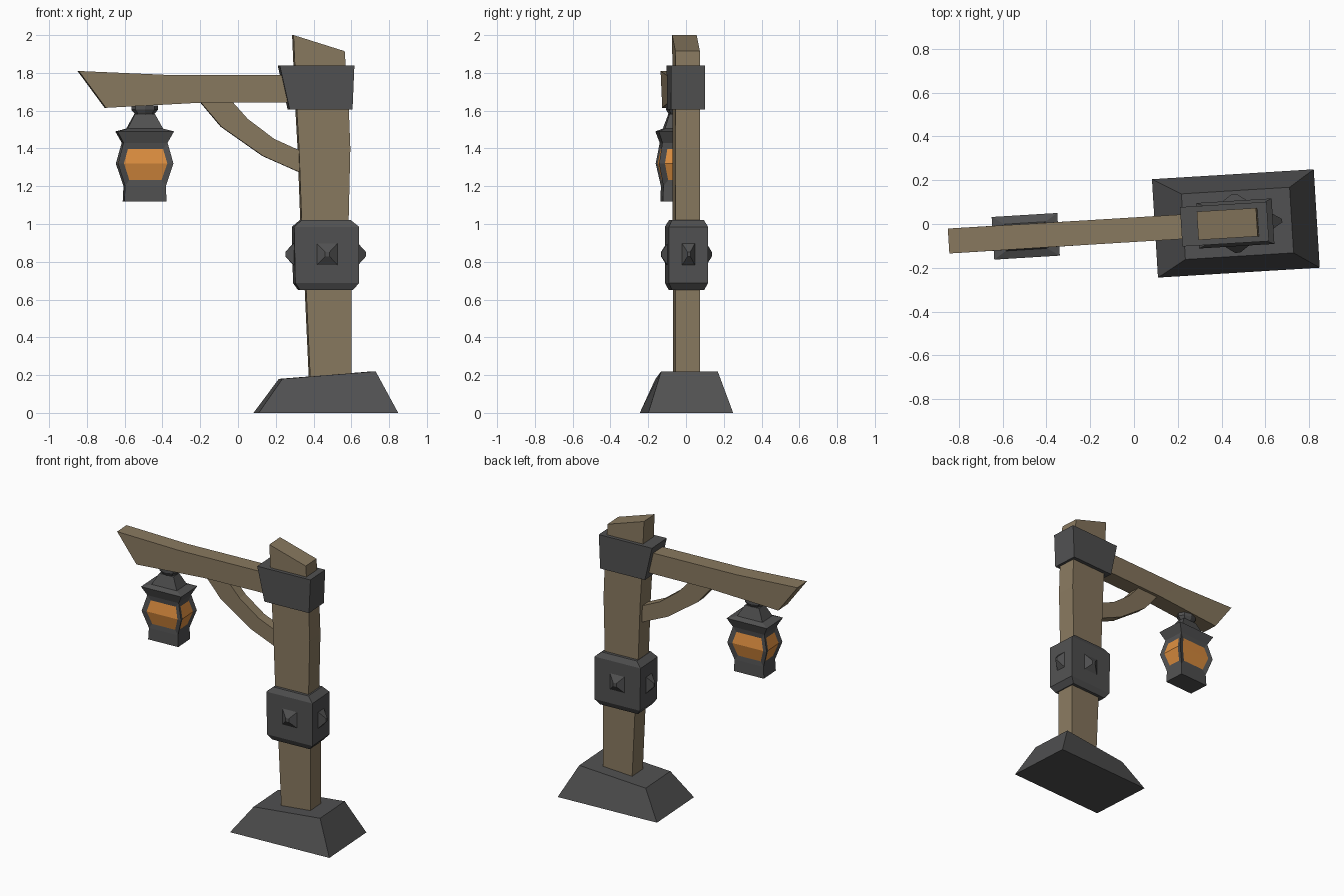
import bpy, bmesh, math
from mathutils import Vector, Matrix

if "Cube" in bpy.data.objects:
    bpy.data.objects.remove(bpy.data.objects["Cube"])

# whole model is turned slightly about the post axis
PLACE = Matrix.Translation((0.465, 0.0025, 0)) @ Matrix.Rotation(math.radians(3.5), 4, 'Z')


def material(name, rgb):
    m = bpy.data.materials.new(name)
    m.diffuse_color = (*rgb, 1)
    m.use_nodes = True
    m.node_tree.nodes["Principled BSDF"].inputs["Base Color"].default_value = m.diffuse_color
    return m


WOOD = material("weathered_wood", (0.25, 0.192, 0.116))
IRON = material("dark_iron", (0.082, 0.082, 0.083))
GLOW = material("amber_glass", (0.72, 0.27, 0.05))


def finish(name, bm, *mats):
    bmesh.ops.recalc_face_normals(bm, faces=bm.faces)
    me = bpy.data.meshes.new(name)
    bm.to_mesh(me)
    bm.free()
    for m in mats:
        me.materials.append(m)
    ob = bpy.data.objects.new(name, me)
    ob.matrix_world = PLACE
    bpy.context.collection.objects.link(ob)
    return ob


def loft(rings):
    """Capped skin through rings of equal point count."""
    bm = bmesh.new()
    vs = [[bm.verts.new(p) for p in r] for r in rings]
    n = len(vs[0])
    for a, b in zip(vs, vs[1:]):
        for i in range(n):
            j = (i + 1) % n
            bm.faces.new((a[i], a[j], b[j], b[i]))
    bm.faces.new(vs[0])
    bm.faces.new(vs[-1])
    bmesh.ops.recalc_face_normals(bm, faces=bm.faces)
    return bm


def bar(sections):
    """Each section: x, z of one edge, x, z of the other edge, half depth."""
    return loft([[(xa, -h, za), (xb, -h, zb), (xb, h, zb), (xa, h, za)]
                 for xa, za, xb, zb, h in sections])


# stone-like foot with a sloping top
finish("foot", bar([(-.37, 0, .37, 0, .225), (-.24, .18, .255, .22, .15)]), IRON)

# leaning post with slanted top
finish("post", bar([(-.085, .15, .131, .15, .065), (-.108, .65, .131, .65, .065),
                    (-.132, 1.02, .117, 1.02, .065), (-.146, 1.4, .126, 1.4, .065),
                    (-.158, 1.61, .118, 1.61, .065), (-.175, 2.0, .096, 1.915, .065)]), WOOD)

# cross arm
finish("arm", bar([(-1.314, 1.81, -1.17, 1.615, .057), (-.86, 1.79, -.67, 1.642, .056),
                   (-.05, 1.79, -.05, 1.645, .056)]), WOOD)

# curved brace under the arm
finish("brace", bar([(-.50, 1.65, -.67, 1.65, .036), (-.415, 1.555, -.556, 1.515, .036),
                     (-.275, 1.45, -.335, 1.36, .036), (-.12, 1.38, -.12, 1.265, .036)]), WOOD)

# collar joining arm and post
finish("upper_collar", bar([(-.197, 1.605, .136, 1.605, .09),
                            (-.25, 1.84, .146, 1.84, .09)]), IRON)

# bevelled collar around the middle of the post
finish("middle_collar", bar([(-.142, .65, .138, .65, .085), (-.168, .687, .17, .687, .104),
                             (-.174, .985, .17, .985, .104), (-.134, 1.02, .128, 1.02, .085)]), IRON)

# pointed studs on the four sides of the collar
for side, (ang, dist, half, out) in {"right": (0, .165, .037, .047), "back": (90, .1, .06, .034),
                                     "left": (180, .167, .037, .047), "front": (270, .1, .06, .034)}.items():
    n = Vector((round(math.cos(math.radians(ang))), round(math.sin(math.radians(ang))), 0))
    t = Vector((-n.y, n.x, 0))
    rings = []
    for d, w, h in ((dist, half, .062), (dist + out, half * .2, .012)):
        c = n * d + Vector((0, 0, .84))
        rings.append([c + t * (w * a) + Vector((0, 0, h * b))
                      for a, b in ((-1, -1), (1, -1), (1, 1), (-1, 1))])
    finish("stud_" + side, loft(rings), IRON)

# lantern housing with inset glass on four sides
LX = -0.961
prof = [(1.12, .112), (1.2, .108), (1.32, .147), (1.43, .117), (1.49, .15), (1.505, .094), (1.582, .053)]
bm = bar([(LX - w, z, LX + w, z, w * .65) for z, w in prof])
for axis, sign in ((0, 1), (0, -1), (1, 1), (1, -1)):
    pair = [f for f in bm.faces if 1.2 < f.calc_center_median().z < 1.43
            and f.normal[axis] * sign > .7 and f.material_index == 0 and f.calc_area() > .008]
    bmesh.ops.inset_region(bm, faces=pair, thickness=.031, depth=-.01, use_even_offset=True)
    for f in pair:
        f.material_index = 1
finish("lantern", bm, IRON, GLOW)

# faceted hanger knob between lantern and arm
finish("lantern_hanger", loft([[(LX + r * math.cos(i * math.pi / 4), .7 * r * math.sin(i * math.pi / 4), z)
                                for i in range(8)]
                               for z, r in ((1.575, .045), (1.605, .071), (1.627, .071))]), IRON)
